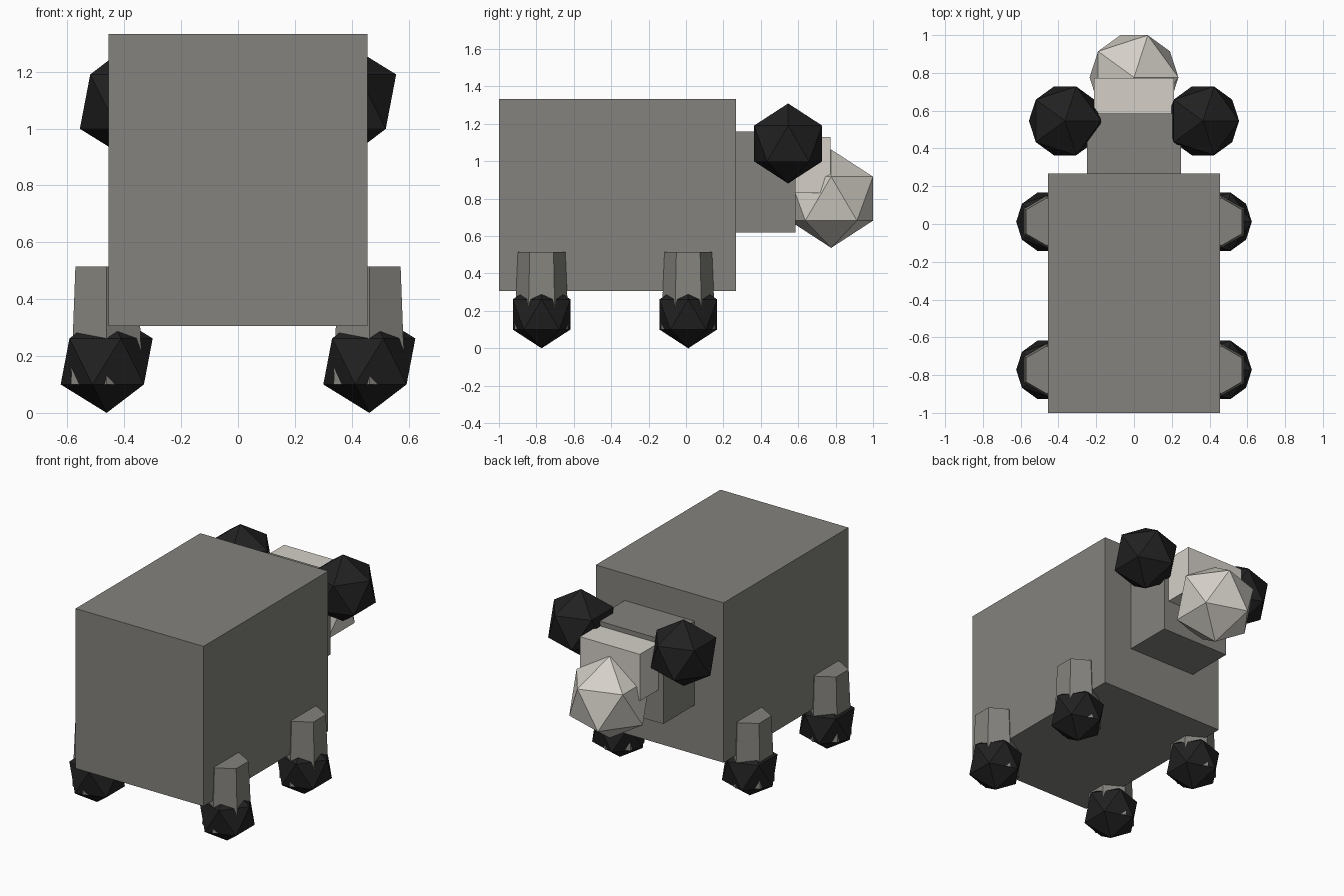
import bpy
import bmesh
from mathutils import Matrix, Vector

default_cube = bpy.data.objects.get("Cube")
if default_cube:
    bpy.data.objects.remove(default_cube, do_unlink=True)


def material(name, rgb):
    mat = bpy.data.materials.new(name)
    mat.use_nodes = True
    colour = (*rgb, 1.0)
    mat.diffuse_color = colour
    mat.node_tree.nodes["Principled BSDF"].inputs["Base Color"].default_value = colour
    return mat


wool = material("warm grey", (0.23, 0.225, 0.205))
cream = material("pale cream", (0.66, 0.63, 0.575))
black = material("soft black", (0.015, 0.015, 0.015))


def finish(name, bm, mat):
    mesh = bpy.data.meshes.new(name)
    bm.to_mesh(mesh)
    bm.free()
    mesh.materials.append(mat)
    obj = bpy.data.objects.new(name, mesh)
    bpy.context.collection.objects.link(obj)
    return obj


def box(name, low, high, mat):
    low, high = Vector(low), Vector(high)
    bm = bmesh.new()
    bmesh.ops.create_cube(bm, size=1, matrix=Matrix.Translation((low + high) / 2)
                          @ Matrix.Diagonal((*(high - low), 1)))
    finish(name, bm, mat)


def ball(name, centre, radius, mat):
    bm = bmesh.new()
    bmesh.ops.create_icosphere(bm, subdivisions=1, radius=radius)
    obj = finish(name, bm, mat)
    obj.location = centre


def leg(name, x, y, bottom, top, mat):
    # tapered six-sided post with corners along y
    bm = bmesh.new()
    bmesh.ops.create_cone(bm, cap_ends=True, segments=6, radius1=0.145,
                          radius2=0.127, depth=top - bottom)
    # put a corner on the y axis whatever the start angle
    v = bm.verts[:][0].co
    turn = Vector((v.x, v.y)).angle_signed(Vector((0, 1)))
    bmesh.ops.rotate(bm, verts=bm.verts, matrix=Matrix.Rotation(-turn, 3, "Z"))
    obj = finish(name, bm, mat)
    obj.location = (x, y, (bottom + top) / 2)


# Body, head and face
box("body", (-0.455, -1, 0.305), (0.455, 0.267, 1.333), wool)
box("head", (-0.248, 0.26, 0.62), (0.248, 0.585, 1.16), wool)
box("forehead", (-0.213, 0.57, 0.83), (0.213, 0.773, 1.13), cream)
ball("muzzle", (0, 0.776, 0.8), 0.263, cream)

# Ears, legs and feet on both sides
for side, sign in (("left", 1), ("right", -1)):
    ball(side + "_ear", (sign * 0.365, 0.546, 1.095), 0.214, black)
    for end, y in (("front", -0.772), ("back", 0.012)):
        leg(f"{end}_{side}_leg", sign * 0.462, y, 0.1, 0.515, wool)
        ball(f"{end}_{side}_foot", (sign * 0.462, y, 0.181), 0.181, black)
